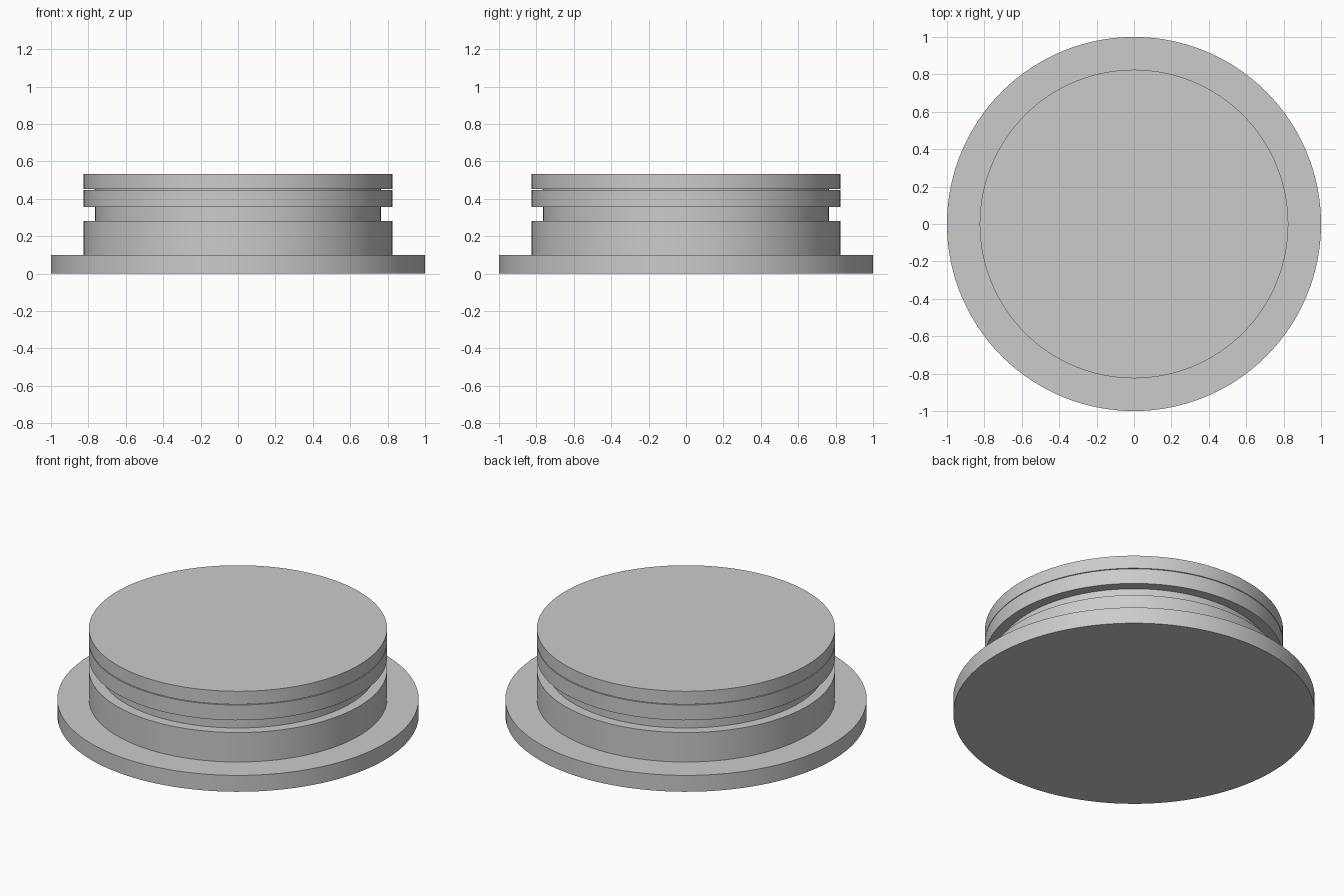
import bpy
import bmesh
import math

if "Cube" in bpy.data.objects:
    bpy.data.objects.remove(bpy.data.objects["Cube"], do_unlink=True)

SEGMENTS = 128

grey = bpy.data.materials.new("plain grey")
grey.use_nodes = True
colour = (0.6, 0.6, 0.6, 1)
grey.diffuse_color = colour
grey.node_tree.nodes["Principled BSDF"].inputs["Base Color"].default_value = colour


def lathe(name, profile):
    """Spin (radius, height) points around z and close both ends."""
    bm = bmesh.new()
    rings = []
    for radius, z in profile:
        ring = []
        for i in range(SEGMENTS):
            a = math.tau * i / SEGMENTS
            ring.append(bm.verts.new((radius * math.cos(a), radius * math.sin(a), z)))
        rings.append(ring)
    for low, high in zip(rings, rings[1:]):
        for i in range(SEGMENTS):
            j = (i + 1) % SEGMENTS
            bm.faces.new((low[i], low[j], high[j], high[i]))
    bm.faces.new(rings[0][::-1])
    bm.faces.new(rings[-1])
    mesh = bpy.data.meshes.new(name)
    bm.to_mesh(mesh)
    bm.free()
    mesh.materials.append(grey)
    obj = bpy.data.objects.new(name, mesh)
    bpy.context.collection.objects.link(obj)
    bpy.ops.object.select_all(action="DESELECT")
    obj.select_set(True)
    bpy.context.view_layer.objects.active = obj
    bpy.ops.object.shade_smooth_by_angle(angle=math.radians(30))
    return obj


FLANGE, BODY, NECK = 1.0, 0.825, 0.765

# Flange, plug wall, seal groove, upper band, hairline groove and cap
lathe("plug", [
    (FLANGE, 0), (FLANGE, 0.10),
    (BODY, 0.10), (BODY, 0.28),
    (NECK, 0.28), (NECK, 0.355),
    (BODY, 0.355), (BODY, 0.448),
    (NECK, 0.448), (NECK, 0.452),
    (BODY, 0.452), (BODY, 0.532),
])
